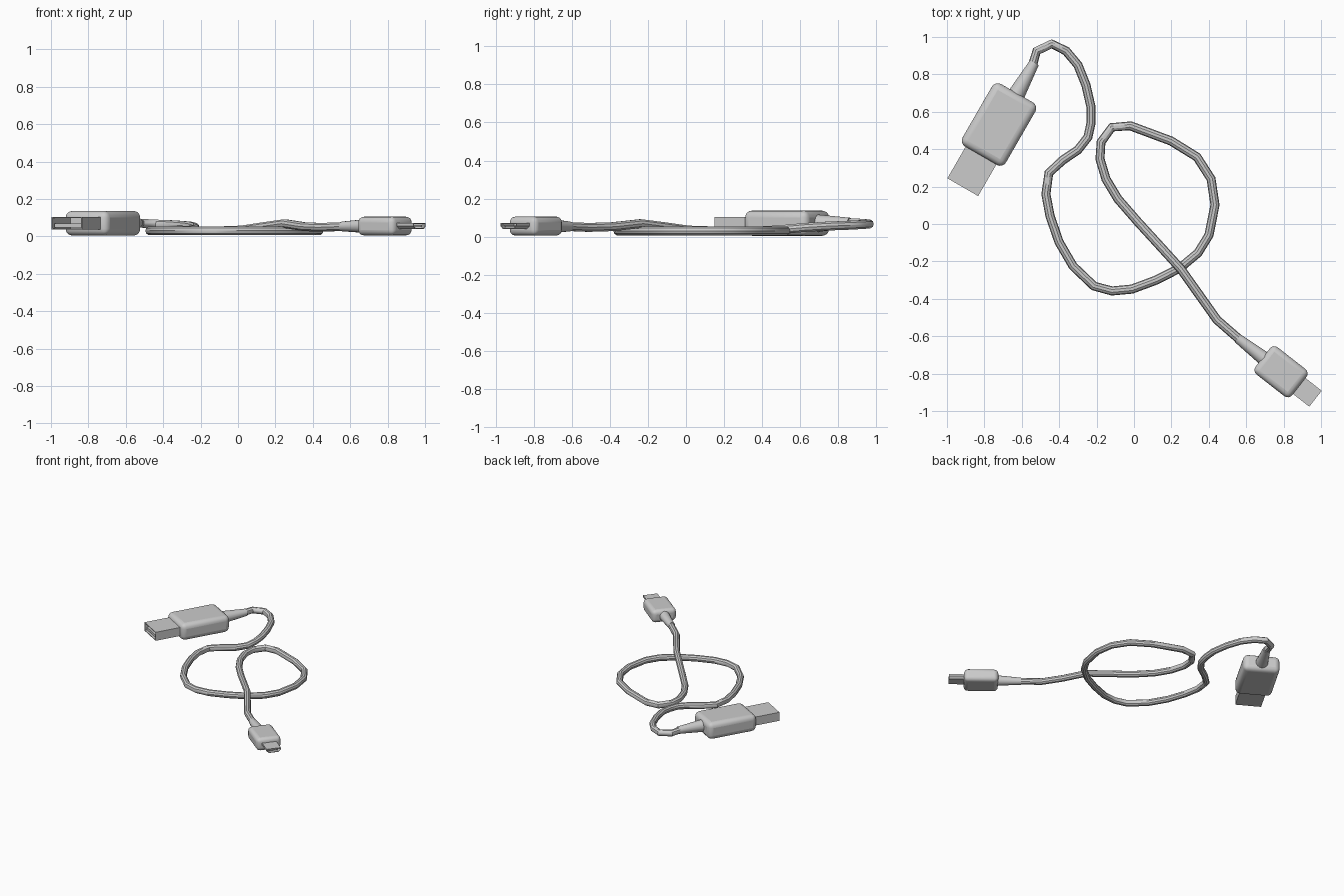
import bpy, bmesh, math
from mathutils import Vector, Matrix

if "Cube" in bpy.data.objects:
    bpy.data.objects.remove(bpy.data.objects["Cube"])


def finish(name, bm, frame=None, bevel=0):
    bmesh.ops.recalc_face_normals(bm, faces=bm.faces)
    me = bpy.data.meshes.new(name)
    bm.to_mesh(me)
    bm.free()
    ob = bpy.data.objects.new(name, me)
    bpy.context.collection.objects.link(ob)
    if frame:
        ob.matrix_world = frame
    if bevel:
        m = ob.modifiers.new("rounding", 'BEVEL')
        m.width, m.segments = bevel, 4
    bpy.ops.object.select_all(action='DESELECT')
    ob.select_set(True)
    bpy.context.view_layer.objects.active = ob
    bpy.ops.object.shade_smooth_by_angle(angle=math.radians(35))
    return ob


def box(name, frame, x0, x1, w, z0, z1, bevel=0):
    bm = bmesh.new()
    size = Matrix.Diagonal((x1 - x0, w, z1 - z0, 1))
    bmesh.ops.create_cube(bm, size=1, matrix=Matrix.Translation(((x0 + x1) / 2, 0, (z0 + z1) / 2)) @ size)
    return finish(name, bm, frame, bevel)


# Hollow metal shell: a cross-section run out to the tip, back inside, and capped
def shell(name, frame, x0, x1, profile, wall):
    bm = bmesh.new()
    hy = max(abs(y) for y, z in profile)
    hz = max(abs(z) for y, z in profile)
    sy, sz = 1 - wall / hy, 1 - wall / hz
    rings = [[bm.verts.new((x, y * a, z * b)) for y, z in profile]
             for x, a, b in ((x0, 1, 1), (x1, 1, 1), (x1, sy, sz), (x0 + .02, sy, sz))]
    n = len(profile)
    for r, s in zip(rings, rings[1:]):
        for i in range(n):
            bm.faces.new((r[i], r[(i + 1) % n], s[(i + 1) % n], s[i]))
    bm.faces.new(rings[0])
    bm.faces.new(rings[-1])
    return finish(name, bm, frame)


def strain_relief(name, a, b, r0, r1):
    a, b = Vector(a), Vector(b)
    d = b - a
    bm = bmesh.new()
    bmesh.ops.create_cone(bm, cap_ends=True, segments=16, radius1=r0, radius2=r1, depth=d.length)
    rot = d.to_track_quat('Z', 'Y').to_matrix().to_4x4()
    return finish(name, bm, Matrix.Translation((a + b) / 2) @ rot)


def frame_at(x, y, z, deg):
    return Matrix.Translation((x, y, z)) @ Matrix.Rotation(math.radians(deg), 4, 'Z')


# Large connector, pointing down and left
big = frame_at(-.722, .532, .07, -120)
box("large_plug_body", big, -.193, .193, .268, -.066, .066, .036)
shell("large_plug_shell", big, .17, .387, [(-.095, -.034), (.095, -.034), (.095, .034), (-.095, .034)], .006)
box("large_plug_tongue", big, .18, .375, .165, -.022, -.002)
strain_relief("large_strain_relief", (-.63, .69, .07), (-.533, .862, .072), .046, .027)

# Small connector, pointing down and right
small = frame_at(.786, -.79, .055, -38)
box("small_plug_body", small, -.124, .124, .184, -.05, .05, .03)
shell("small_plug_shell", small, .1, .234,
      [(-.037, -.016), (.037, -.016), (.054, 0), (.054, .016), (-.054, .016), (-.054, 0)], .005)
box("small_plug_tongue", small, .11, .225, .07, -.003, .004)
strain_relief("small_strain_relief", (.695, -.719, .055), (.556, -.612, .053), .038, .026)

# Cable path
path = [(-.545, .84, .072), (-.52, .925, .07), (-.44, .963, .066), (-.363, .925, .063), (-.3, .85, .059),
        (-.257, .743, .055), (-.23, .626, .048), (-.23, .54, .04), (-.246, .465, .034), (-.3, .396, .03),
        (-.38, .342, .03), (-.455, .273, .03), (-.471, .16, .03), (-.449, .043, .03), (-.401, -.096, .03),
        (-.326, -.225, .03), (-.214, -.332, .03), (-.118, -.358, .03), (-.011, -.348, .03), (.118, -.3, .03),
        (.246, -.235, .03), (.342, -.155, .03), (.401, -.059, .03), (.433, .102, .03), (.412, .241, .03),
        (.337, .358, .03), (.198, .444, .03), (-.02, .525, .03), (-.118, .517, .03), (-.176, .438, .03),
        (-.182, .348, .03), (-.15, .241, .03), (-.086, .134, .03), (.021, .011, .034), (.139, -.118, .052),
        (.25, -.24, .068), (.353, -.385, .052), (.444, -.513, .048), (.575, -.627, .053)]
pts = [Vector(p) for p in path]
bm = bmesh.new()
N, R = 10, .0245
rings = []
for i, p in enumerate(pts):
    t = (pts[min(i + 1, len(pts) - 1)] - pts[max(i - 1, 0)]).normalized()
    side = t.cross(Vector((0, 0, 1))).normalized()
    up = side.cross(t)
    rings.append([bm.verts.new(p + R * (side * math.cos(a) + up * math.sin(a)))
                  for a in (2 * math.pi * k / N for k in range(N))])
for r, s in zip(rings, rings[1:]):
    for k in range(N):
        bm.faces.new((r[k], r[(k + 1) % N], s[(k + 1) % N], s[k]))
bm.faces.new(rings[0])
bm.faces.new(rings[-1])
finish("cable", bm)
